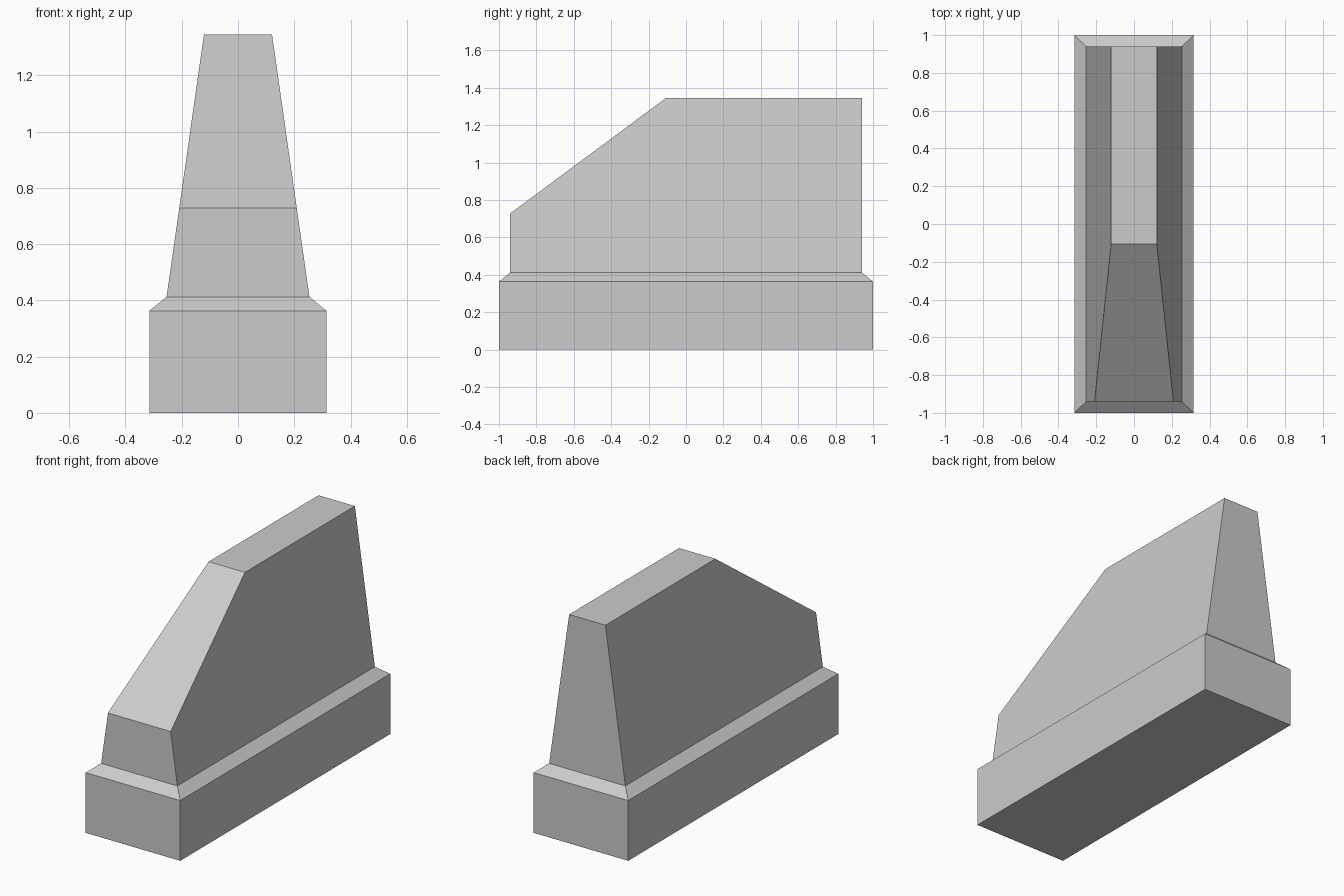
import bpy
import bmesh

if "Cube" in bpy.data.objects:
    bpy.data.objects.remove(bpy.data.objects["Cube"], do_unlink=True)

stone = bpy.data.materials.new("light grey stone")
stone.use_nodes = True
grey = (0.6, 0.6, 0.6, 1)
stone.diffuse_color = grey
stone.node_tree.nodes["Principled BSDF"].inputs["Base Color"].default_value = grey

PLINTH_X, PLINTH_TOP = 0.315, 0.363
FOOT_X, FOOT_Y, FOOT_Z = 0.254, 0.94, 0.412
TOP_X, TOP_Z = 0.121, 1.345


def finish(name, bm):
    bmesh.ops.recalc_face_normals(bm, faces=bm.faces)
    mesh = bpy.data.meshes.new(name)
    bm.to_mesh(mesh)
    bm.free()
    mesh.materials.append(stone)
    obj = bpy.data.objects.new(name, mesh)
    bpy.context.collection.objects.link(obj)


def bridge(bm, a, b, skip=()):
    for i in range(len(a)):
        if i not in skip:
            j = (i + 1) % len(a)
            bm.faces.new((a[i], a[j], b[j], b[i]))


# Plinth: stacked rectangles with a sloped shoulder, open under the body
bm = bmesh.new()
rings = []
for x, y, z in ((PLINTH_X, 1, 0), (PLINTH_X, 1, PLINTH_TOP), (FOOT_X, FOOT_Y, FOOT_Z)):
    rings.append([bm.verts.new((sx * x, sy * y, z))
                  for sx, sy in ((-1, -1), (1, -1), (1, 1), (-1, 1))])
bm.faces.new(rings[0])
for lower, upper in zip(rings, rings[1:]):
    bridge(bm, lower, upper)
finish("plinth", bm)


# Body: side profile, mirrored across x, narrowing evenly with height
def half_width(z):
    return FOOT_X + (TOP_X - FOOT_X) * (z - FOOT_Z) / (TOP_Z - FOOT_Z)


profile = [(-FOOT_Y, FOOT_Z), (FOOT_Y, FOOT_Z), (FOOT_Y, TOP_Z),
           (-0.107, TOP_Z), (-FOOT_Y, 0.728)]
bm = bmesh.new()
sides = [[bm.verts.new((s * half_width(z), y, z)) for y, z in profile] for s in (-1, 1)]
for side in sides:
    bm.faces.new(side)
bridge(bm, *sides, skip=(0,))
finish("tapered_body", bm)
